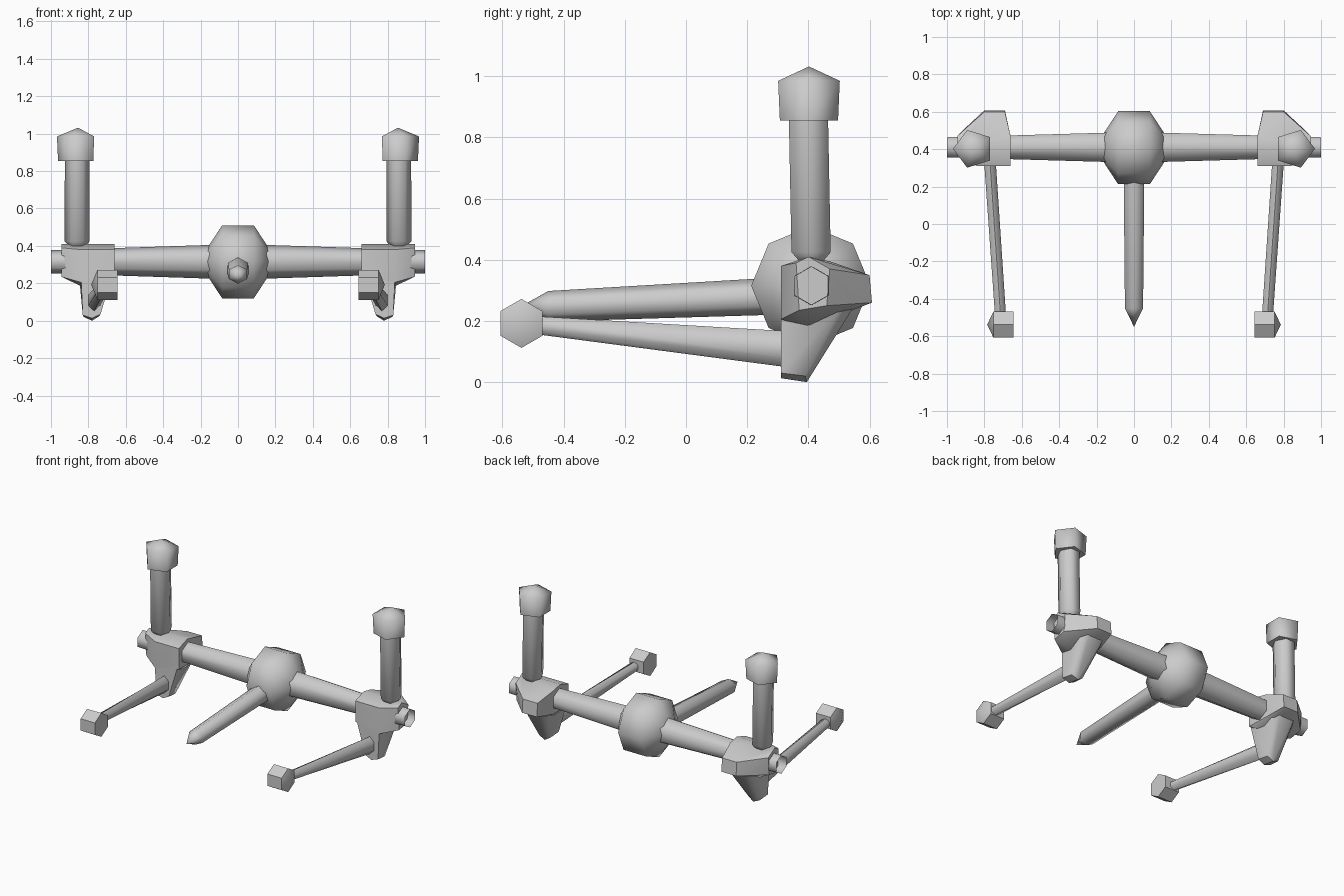
import bpy, bmesh
from math import cos, sin, tau, pi, radians

if "Cube" in bpy.data.objects:
    bpy.data.objects.remove(bpy.data.objects["Cube"])


def finish(bm, name, mirror, angle):
    bmesh.ops.remove_doubles(bm, verts=bm.verts, dist=0.0005)
    bmesh.ops.recalc_face_normals(bm, faces=bm.faces)
    me = bpy.data.meshes.new(name)
    bm.to_mesh(me)
    bm.free()
    ob = bpy.data.objects.new(name, me)
    bpy.context.collection.objects.link(ob)
    bpy.ops.object.select_all(action='DESELECT')
    ob.select_set(True)
    bpy.context.view_layer.objects.active = ob
    bpy.ops.object.shade_smooth_by_angle(angle=radians(angle))
    if mirror:
        m = ob.modifiers.new("mirror", 'MIRROR')
        m.use_mirror_merge = False
    return ob


def loft(name, axis, sides, phase, stations, mirror=False, caps=True, angle=65):
    """Rings (centre, radius_u, radius_v) square to an axis, skinned in order."""
    bm = bmesh.new()
    u, v = {'x': (1, 2), 'y': (0, 2), 'z': (0, 1)}[axis]
    rings = []
    for c, ru, rv in stations:
        ring = []
        for i in range(sides):
            a = phase + tau * i / sides
            p = list(c)
            p[u] += ru * cos(a)
            p[v] += rv * sin(a)
            ring.append(bm.verts.new(p))
        rings.append(ring)
    for a, b in zip(rings, rings[1:]):
        for i in range(sides):
            j = (i + 1) % sides
            bm.faces.new((a[i], a[j], b[j], b[i]))
    if caps:
        for r, s in ((rings[0], stations[0]), (rings[-1], stations[-1])):
            if s[1] > 0:
                bm.faces.new(r)
    return finish(bm, name, mirror, angle)


def hull(name, points, angle=35):
    bm = bmesh.new()
    for p in points:
        bm.verts.new(p)
    r = bmesh.ops.convex_hull(bm, input=bm.verts)
    loose = [v for v in bm.verts if not v.link_faces]
    bmesh.ops.delete(bm, geom=loose, context='VERTS')
    return finish(bm, name, True, angle)


Y, Z = 0.41, 0.315

# Central hub, eight-sided about the cross beam
loft("hub", 'x', 8, 0, [((x, Y - 0.002, Z), r, r) for x, r in
     ((-0.17, 0.065), (-0.085, 0.195), (0.085, 0.195), (0.17, 0.065))])

# Tapering cross beam with open outer ends
loft("cross_beam", 'x', 6, pi / 2,
     [((0, Y, Z), 0.095, 0.095), ((1.0, Y, Z), 0.062, 0.062)],
     mirror=True, caps=False)

# Pointed centre rod
loft("centre_rod", 'y', 6, pi / 2,
     [((0, 0.38, 0.285), 0.065, 0.062), ((0, -0.45, 0.248), 0.056, 0.05),
      ((0, -0.55, 0.242), 0, 0)])

# Bracket heads at the beam ends
hull("bracket_head", [
    (0.66, 0.31, 0.38), (0.66, 0.40, 0.41), (0.66, 0.47, 0.395),
    (0.66, 0.47, 0.235), (0.66, 0.31, 0.24),
    (0.69, 0.608, 0.26), (0.80, 0.608, 0.26), (0.69, 0.60, 0.35),
    (0.80, 0.60, 0.35), (0.90, 0.515, 0.31),
    (0.945, 0.40, 0.41), (0.945, 0.47, 0.37), (0.945, 0.46, 0.25),
    (0.945, 0.36, 0.39), (0.945, 0.37, 0.235),
    (0.84, 0.31, 0.38), (0.84, 0.31, 0.205), (0.83, 0.40, 0.18),
    (0.70, 0.40, 0.19)])

# Bracket legs reaching down to the ground
hull("bracket_leg", [
    (0.67, 0.31, 0.25), (0.84, 0.31, 0.25), (0.835, 0.31, 0.18),
    (0.83, 0.31, 0.03), (0.78, 0.31, 0.013), (0.735, 0.31, 0.035),
    (0.825, 0.39, 0.02), (0.78, 0.395, 0.0), (0.74, 0.39, 0.025),
    (0.68, 0.50, 0.24), (0.85, 0.50, 0.24),
    (0.70, 0.57, 0.28), (0.82, 0.57, 0.28)])

# Forward arms
loft("forward_arm", 'y', 6, pi / 2,
     [((0.772, 0.36, 0.105), 0.036, 0.06), ((0.713, -0.50, 0.187), 0.034, 0.029)],
     mirror=True)

# Six-sided ends of the forward arms, peaked outward
loft("arm_end", 'x', 6, pi / 2,
     [((0.645, -0.538, 0.192), 0.08, 0.08), ((0.752, -0.538, 0.192), 0.08, 0.08),
      ((0.785, -0.538, 0.192), 0, 0)], mirror=True, angle=50)

# Upright posts, pinched at the base
loft("post", 'z', 6, 0,
     [((0.86, 0.41, 0.37), 0.02, 0.02), ((0.86, 0.409, 0.425), 0.067, 0.074),
      ((0.86, 0.40, 0.88), 0.066, 0.074)], mirror=True)

# Five-sided post caps with a low peak
loft("post_cap", 'z', 5, 0,
     [((0.858, 0.402, 0.855), 0.104, 0.1), ((0.858, 0.402, 0.985), 0.11, 0.106),
      ((0.855, 0.402, 1.032), 0, 0)], mirror=True, angle=75)
